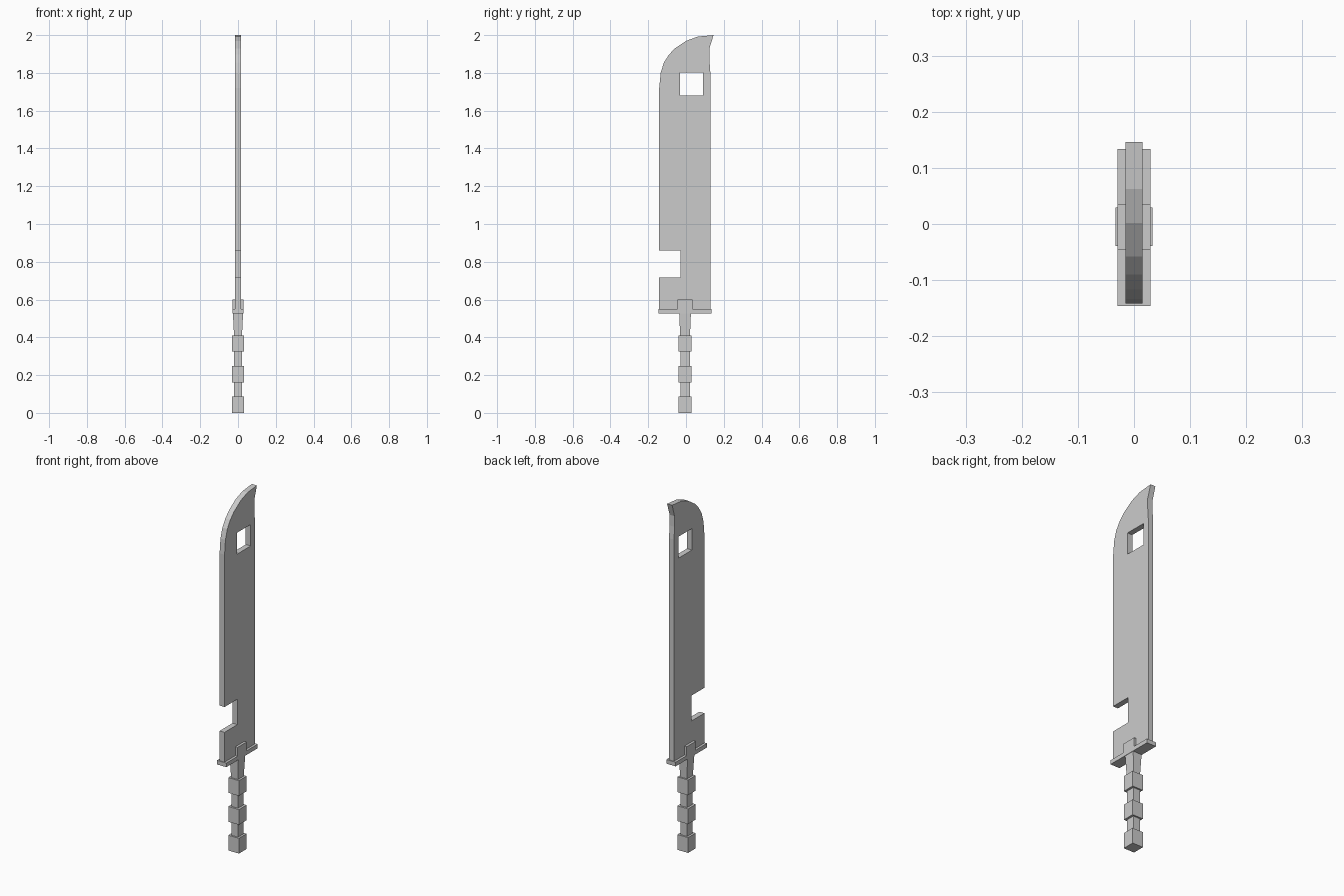
import bpy
import bmesh

cube = bpy.data.objects.get("Cube")
if cube:
    bpy.data.objects.remove(cube, do_unlink=True)

grey = bpy.data.materials.new("plain grey")
grey.use_nodes = True
colour = (0.6, 0.6, 0.6, 1)
grey.diffuse_color = colour
grey.node_tree.nodes["Principled BSDF"].inputs["Base Color"].default_value = colour


def add_object(name, bm):
    bmesh.ops.recalc_face_normals(bm, faces=bm.faces)
    mesh = bpy.data.meshes.new(name)
    bm.to_mesh(mesh)
    bm.free()
    mesh.materials.append(grey)
    obj = bpy.data.objects.new(name, mesh)
    bpy.context.collection.objects.link(obj)
    return obj


def slab(name, outline, half):
    """Extrude a (y, z) outline symmetrically along x."""
    bm = bmesh.new()
    face = bm.faces.new([bm.verts.new((-half, y, z)) for y, z in outline])
    new = bmesh.ops.extrude_face_region(bm, geom=[face])["geom"]
    verts = [v for v in new if isinstance(v, bmesh.types.BMVert)]
    bmesh.ops.translate(bm, verts=verts, vec=(2 * half, 0, 0))
    return add_object(name, bm)


def post(name, bottom, top, y_mid):
    """Four-sided post; each end is (z, half width, half depth)."""
    bm = bmesh.new()
    bmesh.ops.create_cube(bm, size=2)
    for v in bm.verts:
        z, w, d = top if v.co.z > 0 else bottom
        v.co = (v.co.x * w, y_mid + v.co.y * d, z)
    return add_object(name, bm)


# Blade with notched front edge, curved top and hooked tip
blade = slab("blade", [
    (0.129, 0.54), (0.129, 1.8), (0.124, 1.87), (0.124, 1.93), (0.146, 2.0),
    (0.062, 1.992), (0.002, 1.97), (-0.058, 1.93), (-0.09, 1.897),
    (-0.117, 1.855), (-0.134, 1.8), (-0.142, 1.72),
    (-0.142, 0.861), (-0.028, 0.861), (-0.028, 0.718), (-0.142, 0.718),
    (-0.142, 0.54)], 0.0155)

# Square window through the blade
cutter = slab("window_cutter", [
    (-0.031, 1.68), (0.091, 1.68), (0.091, 1.801), (-0.031, 1.801)], 0.1)
cutter.hide_render = True
cutter.hide_viewport = True
cut = blade.modifiers.new("window", "BOOLEAN")
cut.operation = "DIFFERENCE"
cut.solver = "EXACT"
cut.object = cutter

# Guard with raised centre block
slab("guard", [
    (-0.146, 0.527), (0.134, 0.527), (0.134, 0.55), (0.035, 0.55),
    (0.035, 0.6), (-0.045, 0.6), (-0.045, 0.55), (-0.146, 0.55)], 0.029)

# Grip: flared neck, thin links and three thick blocks
mid = -0.005
post("grip_neck", (0.41, 0.021, 0.026), (0.527, 0.027, 0.031), mid)
for i, z in enumerate((0.0, 0.162, 0.325)):
    post(f"grip_block_{i + 1}", (z, 0.033, 0.034), (z + 0.086, 0.033, 0.034), mid)
    if i:
        post(f"grip_link_{i}", (z - 0.076, 0.021, 0.025), (z, 0.021, 0.025), mid)
